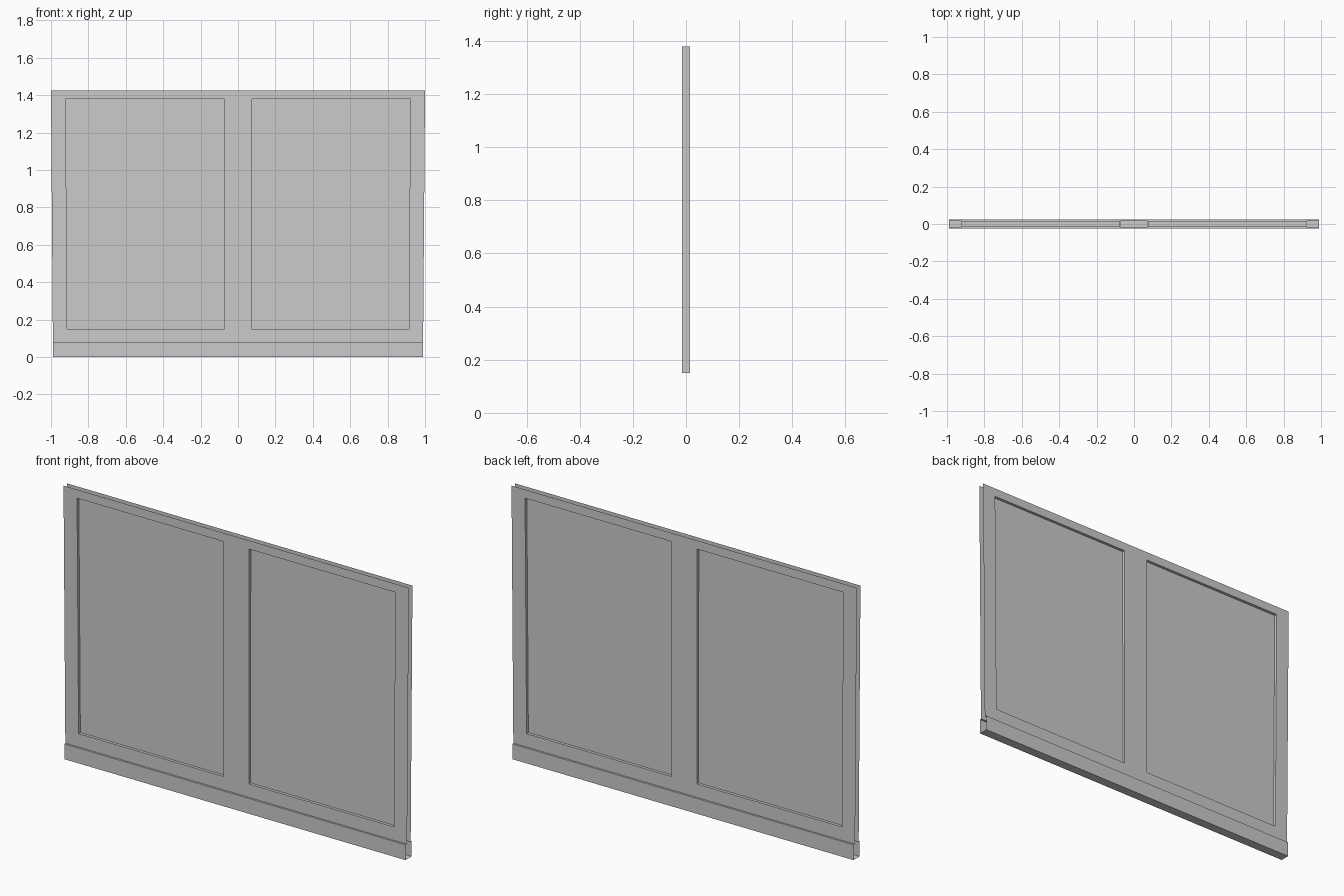
import bpy, bmesh

if "Cube" in bpy.data.objects:
    bpy.data.objects.remove(bpy.data.objects["Cube"])

TOP, SILL_Z = 1.425, 0.08
FACE_Y, SILL_Y, SILL_X = 0.015, 0.025, 0.988
XS = [-1.0, -0.922, -0.074, 0.074, 0.922, 1.0]   # frame columns
ZS = [SILL_Z, 0.15, 1.38, TOP]                   # frame rows


def taper(x, z):
    # the panel narrows slightly toward the sill
    return x * (0.989 + 0.011 * z / TOP)


def make(name, quads):
    bm = bmesh.new()
    for q in quads:
        bm.faces.new([bm.verts.new(p) for p in q])
    bmesh.ops.remove_doubles(bm, verts=bm.verts[:], dist=1e-5)
    me = bpy.data.meshes.new(name)
    bm.to_mesh(me)
    bm.free()
    ob = bpy.data.objects.new(name, me)
    bpy.context.collection.objects.link(ob)
    return ob


def cell(i, j, y):
    corners = [(i, j), (i + 1, j), (i + 1, j + 1), (i, j + 1)]
    return [(taper(XS[a], ZS[b]), y, ZS[b]) for a, b in corners]


OPENINGS = [(1, 1), (3, 1)]

# Front frame sheet plus the reveals of both openings, mirrored to the back
frame = [cell(i, j, -FACE_Y) for i in range(5) for j in range(3)
         if (i, j) not in OPENINGS]
for i, j in OPENINGS:
    f, b = cell(i, j, -FACE_Y), cell(i, j, 0.0)
    for k in range(4):
        n = (k + 1) % 4
        frame.append([f[k], f[n], b[n], b[k]])
ob = make("window_frame", frame)
mod = ob.modifiers.new("back_half", 'MIRROR')
mod.use_axis = (False, True, False)

# Panes on the centre plane
for side, (i, j) in zip(("left", "right"), OPENINGS):
    make(side + "_pane", [cell(i, j, 0.0)])

# Bottom sill: open-ended channel with narrow ledges
profile = [(-FACE_Y, SILL_Z), (-SILL_Y, SILL_Z), (-SILL_Y, 0),
           (SILL_Y, 0), (SILL_Y, SILL_Z), (FACE_Y, SILL_Z)]
make("bottom_sill", [[(-SILL_X, *a), (-SILL_X, *b), (SILL_X, *b), (SILL_X, *a)]
                     for a, b in zip(profile, profile[1:])])
